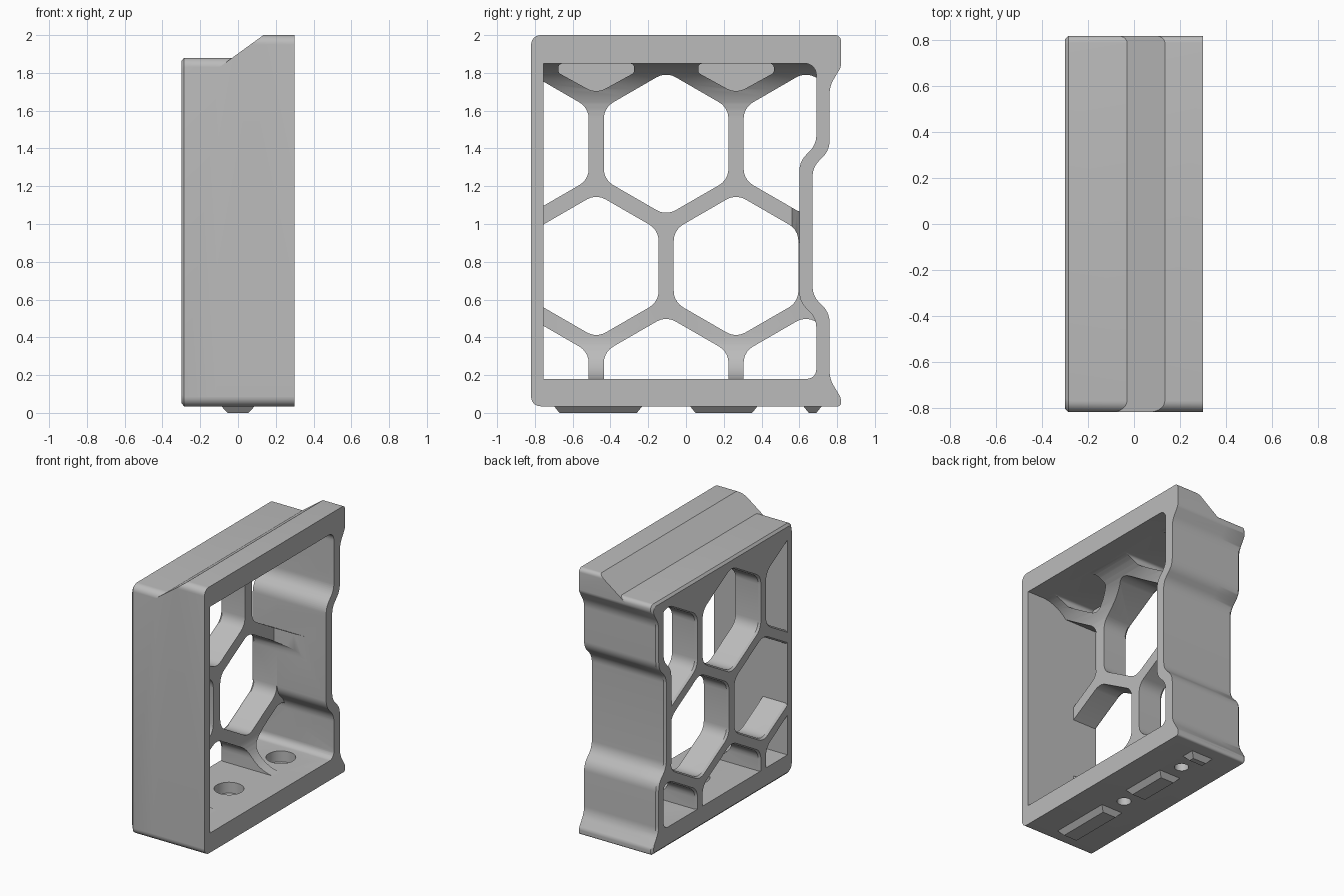
import bpy
import bmesh
from math import tan, cos, sin, pi, radians
from mathutils import Vector

if "Cube" in bpy.data.objects:
    bpy.data.objects.remove(bpy.data.objects["Cube"])

grey = bpy.data.materials.new("plain grey")
grey.use_nodes = True
grey.diffuse_color = (0.5, 0.5, 0.5, 1)
for node in grey.node_tree.nodes:
    if node.type == 'BSDF_PRINCIPLED':
        node.inputs["Base Color"].default_value = grey.diffuse_color


def rounded(corners, steps=7):
    """Outline from (u, v, radius) corners, each replaced by an arc."""
    out = []
    for i, (u, v, r) in enumerate(corners):
        p = Vector((u, v))
        if r == 0:
            out.append(p)
            continue
        before = (Vector(corners[i - 1][:2]) - p).normalized()
        after = (Vector(corners[(i + 1) % len(corners)][:2]) - p).normalized()
        half = before.angle(after) / 2
        centre = p + (before + after).normalized() * (r / sin(half))
        start = p + before * (r / tan(half)) - centre
        turn = pi - 2 * half
        side = (p - centre).normalized()
        cross = start.x * side.y - start.y * side.x
        sign = 1 if cross > 0 else -1
        for k in range(steps + 1):
            a = sign * turn * k / steps
            out.append(centre + Vector((start.x * cos(a) - start.y * sin(a),
                                        start.x * sin(a) + start.y * cos(a))))
    return out


def loft(name, outline, stations, axis='x', centre=(0, 0)):
    """Solid through copies of an outline at (depth, scale) stations."""
    bm = bmesh.new()
    c = Vector(centre)
    rings = []
    for d, s in stations:
        ring = []
        for p in outline:
            u, v = c + (Vector(p) - c) * s
            co = {'x': (d, u, v), 'y': (u, d, v), 'z': (u, v, d)}[axis]
            ring.append(bm.verts.new(co))
        rings.append(ring)
    n = len(outline)
    for a, b in zip(rings, rings[1:]):
        for i in range(n):
            j = (i + 1) % n
            bm.faces.new((a[i], a[j], b[j], b[i]))
    bm.faces.new(rings[0])
    bm.faces.new(rings[-1])
    bmesh.ops.recalc_face_normals(bm, faces=bm.faces)
    mesh = bpy.data.meshes.new(name)
    bm.to_mesh(mesh)
    bm.free()
    mesh.materials.append(grey)
    ob = bpy.data.objects.new(name, mesh)
    bpy.context.collection.objects.link(ob)
    return ob


def combine(target, tool, operation, keep=False):
    mod = target.modifiers.new("bool", 'BOOLEAN')
    mod.operation = operation
    mod.solver = 'EXACT'
    mod.object = tool
    bpy.context.view_layer.update()
    graph = bpy.context.evaluated_depsgraph_get()
    mesh = bpy.data.meshes.new_from_object(target.evaluated_get(graph))
    target.modifiers.clear()
    target.data = mesh
    if not keep:
        bpy.data.objects.remove(tool)


def outer(top):
    """Side outline with a waisted back edge and flared lips."""
    return rounded([
        (-.82, .035, .05), (.82, .035, .015), (.82, .08, .05), (.76, .18, .15),
        (.76, .53, .12), (.67, .62, .12), (.67, 1.30, .12), (.76, 1.39, .12),
        (.76, 1.73, .15), (.82, 1.83, .05), (.82, top, .03), (-.82, top, .05)])


# Main block and the raised ridge with its sloping shoulder
frame = loft("honeycomb_frame", outer(1.88), [(-.3, .982), (-.285, 1), (.3, 1)],
             centre=(0, .96))
ridge = loft("ridge", outer(2), [(-.12, 1), (.3, 1)])
slope = loft("slope", [(-.4, 1.611), (.21, 2.055), (.21, 2.2), (-.4, 2.2)],
             [(-1, 1), (1, 1)], 'y')
combine(ridge, slope, 'DIFFERENCE')
combine(frame, ridge, 'UNION')

# Open cavity, filleted where floor and ceiling meet the lattice wall
inner = rounded([
    (-.755, .18, 0), (.69, .18, .05), (.69, .50, .12), (.60, .59, .12),
    (.60, 1.33, .12), (.69, 1.42, .12), (.69, 1.85, .06), (-.755, 1.85, 0)])
clip = loft("inner_limit", inner, [(-.4, 1), (.4, 1)])
cavity = loft("cavity", rounded([(.5, .179, 0), (-.1, .179, .25),
                                 (-.1, 1.851, .28), (.5, 1.851, 0)], 12),
              [(-1, 1), (1, 1)], 'y')
combine(cavity, clip, 'INTERSECT', keep=True)
gusset = loft("gusset", [(-.2, .56), (-.1, .56), (.16, .605), (.16, .8), (-.2, .8)],
              [(.9, 1), (1.2, 1)], 'z')
combine(cavity, gusset, 'DIFFERENCE')
combine(frame, cavity, 'DIFFERENCE')

# Hexagonal openings with a small chamfer on the outside
for row, z in enumerate((1.425, .778, .132)):
    for y in ((-.475, .265) if row == 1 else (-.845, -.105, .635)):
        hexagon = rounded([(y + .381 * sin(k * pi / 3), z + .381 * cos(k * pi / 3), .1)
                           for k in range(6)], 5)
        hole = loft("hole", hexagon, [(-.32, 1.07), (-.285, 1), (.38, 1)],
                    centre=(y, z))
        combine(hole, clip, 'INTERSECT', keep=True)
        combine(frame, hole, 'DIFFERENCE')

# Blind pockets below the ceiling
for y in (-.475, .265):
    shape = rounded([(y - .2, 1.849, .02), (y - .2, 1.80, .02), (y, 1.69, .1),
                     (y + .2, 1.80, .02), (y + .2, 1.849, .02)], 5)
    combine(frame, loft("pocket", shape, [(-.2, 1), (.25, 1)]), 'DIFFERENCE')
bpy.data.objects.remove(clip)

# Counterbored screw holes in the floor
for y in (-.105, .5):
    for radius, low, high in ((.1, .1, .3), (.048, -.1, .2)):
        circle = [(radius * cos(k * pi / 16), y + radius * sin(k * pi / 16))
                  for k in range(32)]
        combine(frame, loft("bore", circle, [(low, 1), (high, 1)], 'z'), 'DIFFERENCE')

# Tapered locating pads underneath
for i, (a, b) in enumerate(((-.70, -.23), (.02, .38), (.62, .72))):
    bm = bmesh.new()
    low = [bm.verts.new(p) for p in ((-.055, a + .03, 0), (.055, a + .03, 0),
                                     (.055, b - .03, 0), (-.055, b - .03, 0))]
    high = [bm.verts.new(p) for p in ((-.09, a, .037), (.09, a, .037),
                                      (.09, b, .037), (-.09, b, .037))]
    bm.faces.new(low)
    bm.faces.new(high)
    for k in range(4):
        j = (k + 1) % 4
        bm.faces.new((low[k], low[j], high[j], high[k]))
    bmesh.ops.recalc_face_normals(bm, faces=bm.faces)
    mesh = bpy.data.meshes.new("base_pad")
    bm.to_mesh(mesh)
    bm.free()
    mesh.materials.append(grey)
    bpy.context.collection.objects.link(bpy.data.objects.new(f"base_pad_{i + 1}", mesh))

# Smooth the arcs, keep the edges crisp
bpy.ops.object.select_all(action='DESELECT')
frame.select_set(True)
bpy.context.view_layer.objects.active = frame
bpy.ops.object.shade_smooth_by_angle(angle=radians(25))
